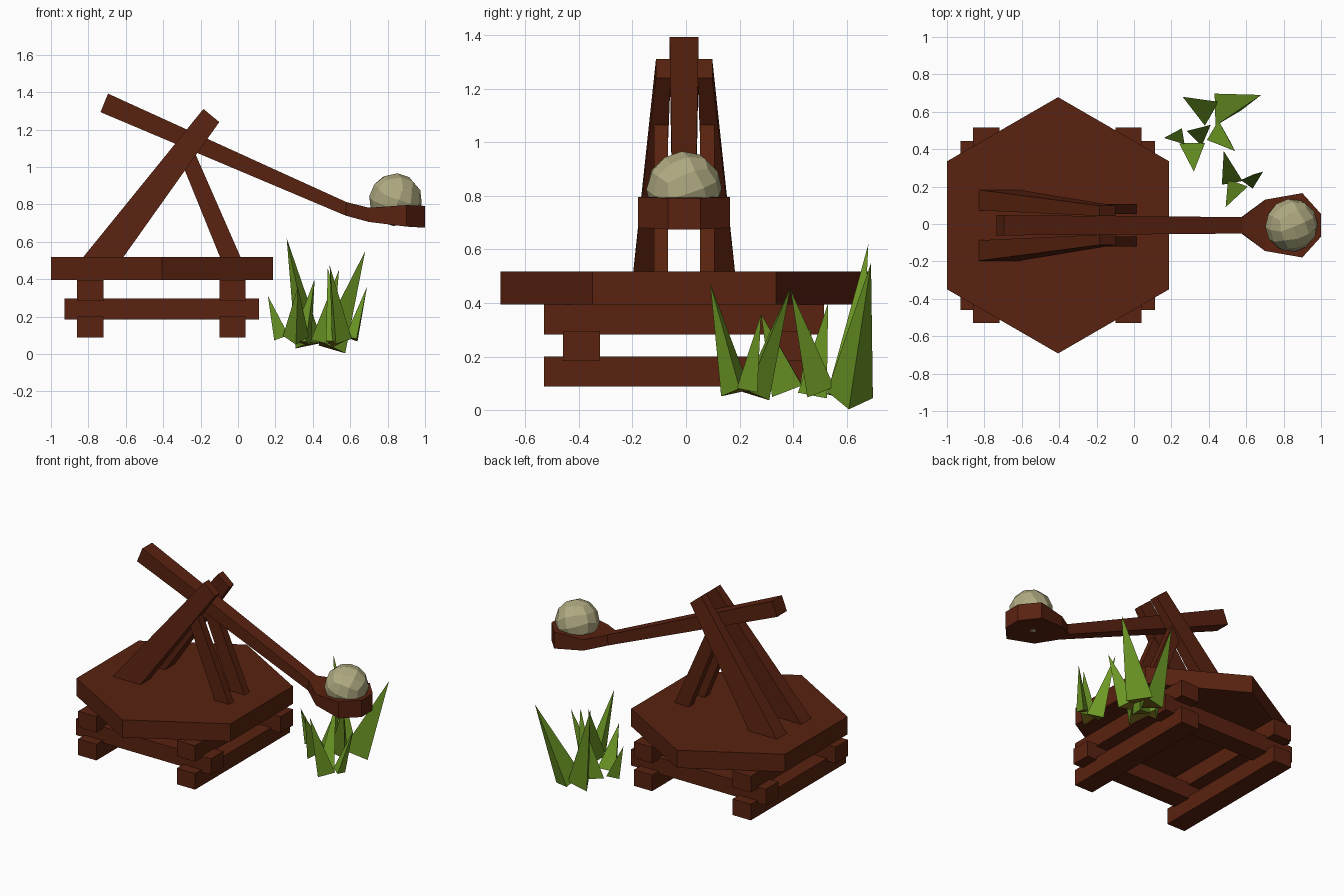
import bpy, bmesh, math
from mathutils import Vector, Matrix, Euler

MID = -0.007  # y of the machine's centre line

cube = bpy.data.objects.get("Cube")
if cube:
    bpy.data.objects.remove(cube, do_unlink=True)


def material(name, rgb):
    mat = bpy.data.materials.new(name)
    mat.use_nodes = True
    colour = (*rgb, 1)
    mat.diffuse_color = colour
    for node in mat.node_tree.nodes:
        if node.type == 'BSDF_PRINCIPLED':
            node.inputs["Base Color"].default_value = colour
            node.inputs["Roughness"].default_value = 0.9
    return mat


wood = material("dark_wood", (0.10, 0.016, 0.005))
stone = material("pale_stone", (0.43, 0.40, 0.22))
green = material("grass_green", (0.15, 0.31, 0.018))
straw = material("grass_root", (0.21, 0.15, 0.012))


def finish(name, bm, *mats):
    bmesh.ops.recalc_face_normals(bm, faces=bm.faces[:])
    mesh = bpy.data.meshes.new(name)
    bm.to_mesh(mesh)
    bm.free()
    for mat in mats:
        mesh.materials.append(mat)
    obj = bpy.data.objects.new(name, mesh)
    bpy.context.scene.collection.objects.link(obj)
    return obj


def loft(name, rings, mat):
    """Skin a row of matching rings and cap both ends."""
    bm = bmesh.new()
    loops = [[bm.verts.new(p) for p in ring] for ring in rings]
    count = len(loops[0])
    for a, b in zip(loops, loops[1:]):
        for i in range(count):
            j = (i + 1) % count
            bm.faces.new((a[i], a[j], b[j], b[i]))
    bm.faces.new(loops[0])
    bm.faces.new(loops[-1])
    return finish(name, bm, mat)


def box(name, centre, size):
    bm = bmesh.new()
    bmesh.ops.create_cube(bm, size=1)
    bmesh.ops.scale(bm, vec=size, verts=bm.verts)
    bmesh.ops.translate(bm, vec=centre, verts=bm.verts)
    return finish(name, bm, wood)


# Hexagonal platform
corners = [math.radians(60 * i + 30) for i in range(6)]
loft("platform", [[(-0.406 + 0.685 * math.cos(a), MID + 0.685 * math.sin(a), z)
                   for a in corners] for z in (0.395, 0.518)], wood)

# Stacked base logs
for label, x in (("right", -0.79), ("left", -0.03)):
    for level, z in (("lower", 0.145), ("upper", 0.339)):
        box(f"{level}_{label}_log", (x, MID, z), (0.14, 1.045, 0.112))
for label, side in (("front", -1), ("back", 1)):
    box(f"{label}_cross_log", (-0.407, MID + side * 0.383, 0.24), (1.04, 0.137, 0.112))

# Leaning struts: each end is two (x, z) points with inner and outer distances
def strut(name, side, ends):
    rings = []
    for (xa, za), (xb, zb), inner, outer in ends:
        yi, yo = MID + side * inner, MID + side * outer
        rings.append([(xa, yi, za), (xa, yo, za), (xb, yo, zb), (xb, yi, zb)])
    loft(name, rings, wood)


for label, side in (("front", -1), ("back", 1)):
    strut(f"{label}_main_strut", side, [
        ((-0.83, 0.515), (-0.615, 0.515), 0.08, 0.19),
        ((-0.185, 1.31), (-0.10, 1.24), 0.05, 0.105)])
    strut(f"{label}_brace", side, [
        ((-0.095, 0.515), (0.015, 0.515), 0.06, 0.113),
        ((-0.32, 1.07), (-0.228, 1.07), 0.06, 0.113)])

# Throwing arm widening into a spoon: (top x, top z, bottom x, bottom z, half width)
arm = [(-0.695, 1.392, -0.735, 1.293, 0.054),
       (0.58, 0.812, 0.575, 0.74, 0.044),
       (0.70, 0.782, 0.70, 0.706, 0.137),
       (0.90, 0.796, 0.90, 0.681, 0.172),
       (1.0, 0.792, 1.0, 0.675, 0.061)]
loft("throwing_arm", [[(tx, MID - w, tz), (tx, MID + w, tz),
                       (bx, MID + w, bz), (bx, MID - w, bz)]
                      for tx, tz, bx, bz, w in arm], wood)

# Faceted boulder
bm = bmesh.new()
bmesh.ops.create_cube(bm, size=2)
bmesh.ops.subdivide_edges(bm, edges=bm.edges[:], cuts=2, use_grid_fill=True)
turn = Euler((0.35, 0.3, 0.4)).to_matrix()
for v in bm.verts:
    warped = Vector([math.tan(c * math.pi / 4) for c in v.co])
    v.co = turn @ warped.normalized() * 0.142 + Vector((0.842, MID, 0.825))
finish("boulder", bm, stone)


# Grass blades: three-sided spikes with the base square to the lean
def blade(name, tip, base, radius, roll):
    tip, base = Vector(tip), Vector(base)
    tilt = Vector((0, 0, 1)).rotation_difference(tip - base)
    bm = bmesh.new()
    ring = []
    for i in range(3):
        a = math.radians(roll + 120 * i)
        ring.append(bm.verts.new(base + tilt @ Vector((math.cos(a), math.sin(a), 0)) * radius))
    top = bm.verts.new(tip)
    bm.faces.new(ring).material_index = 1
    for i in range(3):
        bm.faces.new((ring[i], ring[(i + 1) % 3], top))
    finish(name, bm, green, straw)


blades = [
    ((0.68, 0.69, 0.55), (0.48, 0.61, 0.04), 0.10, 0),
    ((0.26, 0.68, 0.62), (0.38, 0.61, 0.05), 0.085, 30),
    ((0.54, 0.39, 0.45), (0.45, 0.485, 0.07), 0.07, 90),
    ((0.41, 0.53, 0.4), (0.345, 0.48, 0.06), 0.065, 45),
    ((0.16, 0.46, 0.31), (0.24, 0.465, 0.09), 0.05, 70),
    ((0.32, 0.28, 0.36), (0.31, 0.395, 0.08), 0.08, 30),
    ((0.48, 0.39, 0.46), (0.52, 0.25, 0.06), 0.065, -20),
    ((0.69, 0.28, 0.36), (0.615, 0.23, 0.08), 0.045, 55),
    ((0.49, 0.09, 0.475), (0.545, 0.19, 0.07), 0.065, 10),
]
for number, shape in enumerate(blades, start=1):
    blade(f"grass_blade_{number}", *shape)
